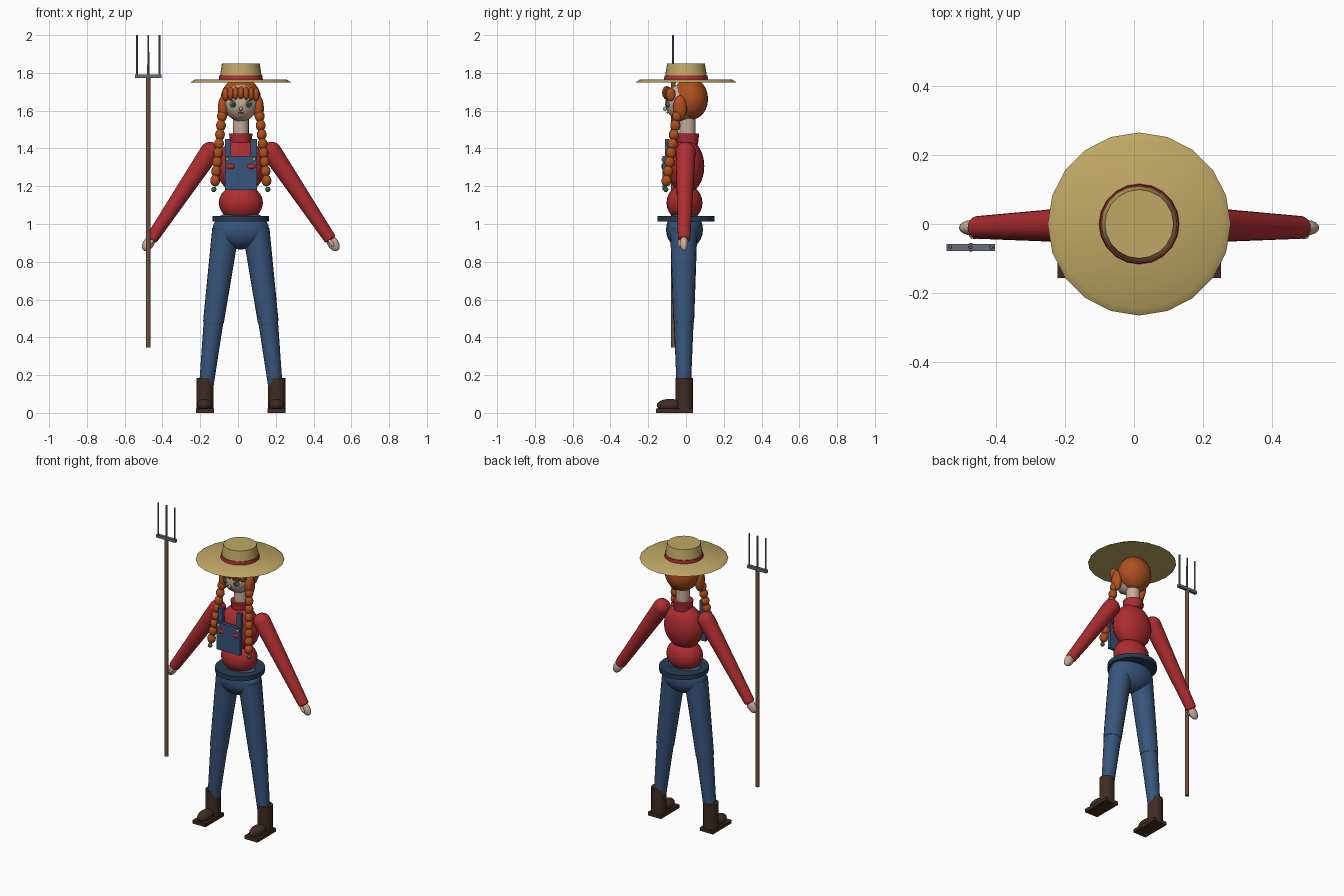
import bpy, math
from mathutils import Vector

cube = bpy.data.objects.get("Cube")
if cube:
    bpy.data.objects.remove(cube, do_unlink=True)

CX = 0.015  # body centre line


def material(name, rgb):
    m = bpy.data.materials.new(name)
    m.use_nodes = True
    m.diffuse_color = (*rgb, 1)
    node = next(n for n in m.node_tree.nodes if n.type == "BSDF_PRINCIPLED")
    node.inputs["Base Color"].default_value = (*rgb, 1)
    node.inputs["Roughness"].default_value = 0.8
    return m


SKIN = material("skin", (0.58, 0.42, 0.33))
RED = material("red_cloth", (0.42, 0.026, 0.03))
DENIM = material("denim", (0.04, 0.09, 0.2))
NAVY = material("navy", (0.02, 0.045, 0.085))
LEATHER = material("dark_leather", (0.05, 0.025, 0.017))
WOOD = material("wood", (0.16, 0.08, 0.042))
HAIR = material("ginger", (0.42, 0.08, 0.014))
STRAW = material("straw", (0.52, 0.39, 0.13))
STEEL = material("steel", (0.14, 0.155, 0.18))
GREEN = material("green", (0.03, 0.13, 0.07))


def finish(name, mat, smooth=True):
    ob = bpy.context.object
    ob.name = name
    ob.data.materials.append(mat)
    if smooth:
        bpy.ops.object.shade_smooth_by_angle(angle=math.radians(35))
    return ob


def ball(name, loc, radii, mat, axis=(0, 0, 1), seg=24):
    bpy.ops.mesh.primitive_uv_sphere_add(segments=seg, ring_count=seg // 2, radius=1, location=loc)
    ob = bpy.context.object
    ob.scale = radii
    ob.rotation_euler = Vector(axis).to_track_quat("Z", "Y").to_euler()
    return finish(name, mat)


def tube(name, a, b, ra, rb, mat, seg=20):
    a, b = Vector(a), Vector(b)
    bpy.ops.mesh.primitive_cone_add(vertices=seg, radius1=ra, radius2=rb,
                                    depth=(b - a).length, location=(a + b) / 2)
    bpy.context.object.rotation_euler = (b - a).to_track_quat("Z", "Y").to_euler()
    return finish(name, mat)


def box(name, loc, size, mat):
    bpy.ops.mesh.primitive_cube_add(size=1, location=loc)
    bpy.context.object.scale = size
    return finish(name, mat, False)


def upright(name, z0, z1, r0, r1, mat, y=0.0):
    return tube(name, (CX, y, z0), (CX, y, z1), r0, r1, mat)


# Straw hat
upright("hat_brim", 1.75, 1.764, 0.266, 0.245, STRAW)
upright("hat_crown", 1.76, 1.85, 0.114, 0.1, STRAW)
upright("hat_band", 1.763, 1.785, 0.117, 0.114, RED)

# Head, hair and fringe
ball("head", (CX, -0.015, 1.643), (0.092, 0.095, 0.1), SKIN)
ball("hair", (CX, 0.022, 1.662), (0.107, 0.095, 0.112), HAIR)
for i in range(-3, 4):
    ball(f"fringe_{i + 4}", (CX + i * 0.027, -0.102 + abs(i) * 0.007, 1.695 - abs(i) * 0.003),
         (0.018, 0.025, 0.036), HAIR, seg=12)

# Face
ball("nose", (CX, -0.111, 1.61), (0.009, 0.012, 0.011), SKIN, seg=12)
ball("mouth", (CX, -0.1, 1.588), (0.015, 0.005, 0.004), RED, seg=12)

# Neck and collar
upright("neck", 1.42, 1.57, 0.042, 0.042, SKIN, 0.008)
upright("collar", 1.42, 1.478, 0.055, 0.062, RED, 0.008)

# Torso
ball("chest", (CX, 0, 1.305), (0.13, 0.097, 0.145), RED)
ball("waist", (CX, -0.008, 1.112), (0.117, 0.095, 0.098), RED)
upright("belt", 1.012, 1.042, 0.15, 0.15, NAVY)
ball("hips", (CX, -0.008, 0.97), (0.15, 0.098, 0.105), DENIM)
box("bib", (CX, -0.113, 1.27), (0.17, 0.022, 0.18), DENIM)

for side, s in (("left", 1), ("right", -1)):
    def at(offset, y, z):
        return (CX + s * offset, y, z)

    # Eyes
    ball(side + "_eye", at(0.039, -0.093, 1.634), (0.02, 0.012, 0.019), STEEL, seg=12)
    ball(side + "_iris", at(0.038, -0.102, 1.634), (0.013, 0.007, 0.015), GREEN, seg=12)
    ball(side + "_pupil", at(0.038, -0.107, 1.634), (0.006, 0.004, 0.007), LEATHER, seg=12)
    box(side + "_brow", at(0.04, -0.1, 1.655), (0.034, 0.012, 0.004), HAIR)

    # Braid of shrinking beads with a tie at the end
    ball(side + "_braid_root", at(0.094, -0.032, 1.612), (0.028, 0.037, 0.068), HAIR)
    for i in range(8):
        t = i / 7
        ball(f"{side}_braid_bead_{i + 1}",
             at(0.1 + 0.036 * t, -0.048 - 0.055 * t, 1.57 - 0.34 * t),
             (0.026, 0.027, 0.031), HAIR, seg=16)
    ball(side + "_braid_tie", at(0.143, -0.107, 1.183), (0.014, 0.014, 0.014), GREEN, seg=12)

    # Overall straps, buttons and chest patches
    box(side + "_strap", at(0.068, -0.1, 1.4), (0.034, 0.022, 0.1), DENIM)
    ball(side + "_button", at(0.07, -0.124, 1.342), (0.009, 0.006, 0.009), STRAW, seg=12)
    ball(side + "_chest_patch", at(0.055, -0.113, 1.305), (0.03, 0.018, 0.018), RED, seg=16)

    # Arm and hand
    shoulder, wrist = Vector(at(0.163, -0.002, 1.382)), Vector(at(0.47, -0.01, 0.925))
    along = wrist - shoulder
    ball(side + "_shoulder", shoulder, (0.053, 0.053, 0.053), RED)
    tube(side + "_sleeve", shoulder, wrist, 0.053, 0.033, RED)
    ball(side + "_cuff", wrist, (0.033, 0.033, 0.015), RED, along)
    ball(side + "_hand", wrist + along * 0.06, (0.022, 0.029, 0.046), SKIN, along)
    ball(side + "_thumb", at(0.478, -0.033, 0.9), (0.011, 0.011, 0.026), SKIN, along, 12)

    # Leg
    knee = at(0.145, -0.012, 0.48)
    tube(side + "_thigh", at(0.08, -0.012, 0.97), knee, 0.072, 0.055, DENIM)
    ball(side + "_knee", knee, (0.053, 0.053, 0.045), DENIM)
    tube(side + "_shin", knee, at(0.183, -0.012, 0.14), 0.052, 0.038, DENIM)

    # Boot
    tube(side + "_boot_shaft", at(0.19, -0.01, 0.02), at(0.19, -0.01, 0.185), 0.046, 0.046, LEATHER)
    ball(side + "_boot_toe", at(0.19, -0.085, 0.04), (0.041, 0.07, 0.034), LEATHER)
    box(side + "_boot_sole", at(0.19, -0.06, 0.011), (0.095, 0.195, 0.022), LEATHER)

# Pitchfork
FX, FY = -0.475, -0.068
tube("fork_handle", (FX, FY, 0.345), (FX, FY, 1.78), 0.0125, 0.0125, WOOD, 12)
box("fork_bar", (FX, FY, 1.783), (0.14, 0.02, 0.018), STEEL)
for i in (-1, 0, 1):
    x = FX + i * 0.06
    tube(f"fork_tine_{i + 2}", (x, FY, 1.785), (x, FY, 2.0), 0.006, 0.005, STEEL, 10)
